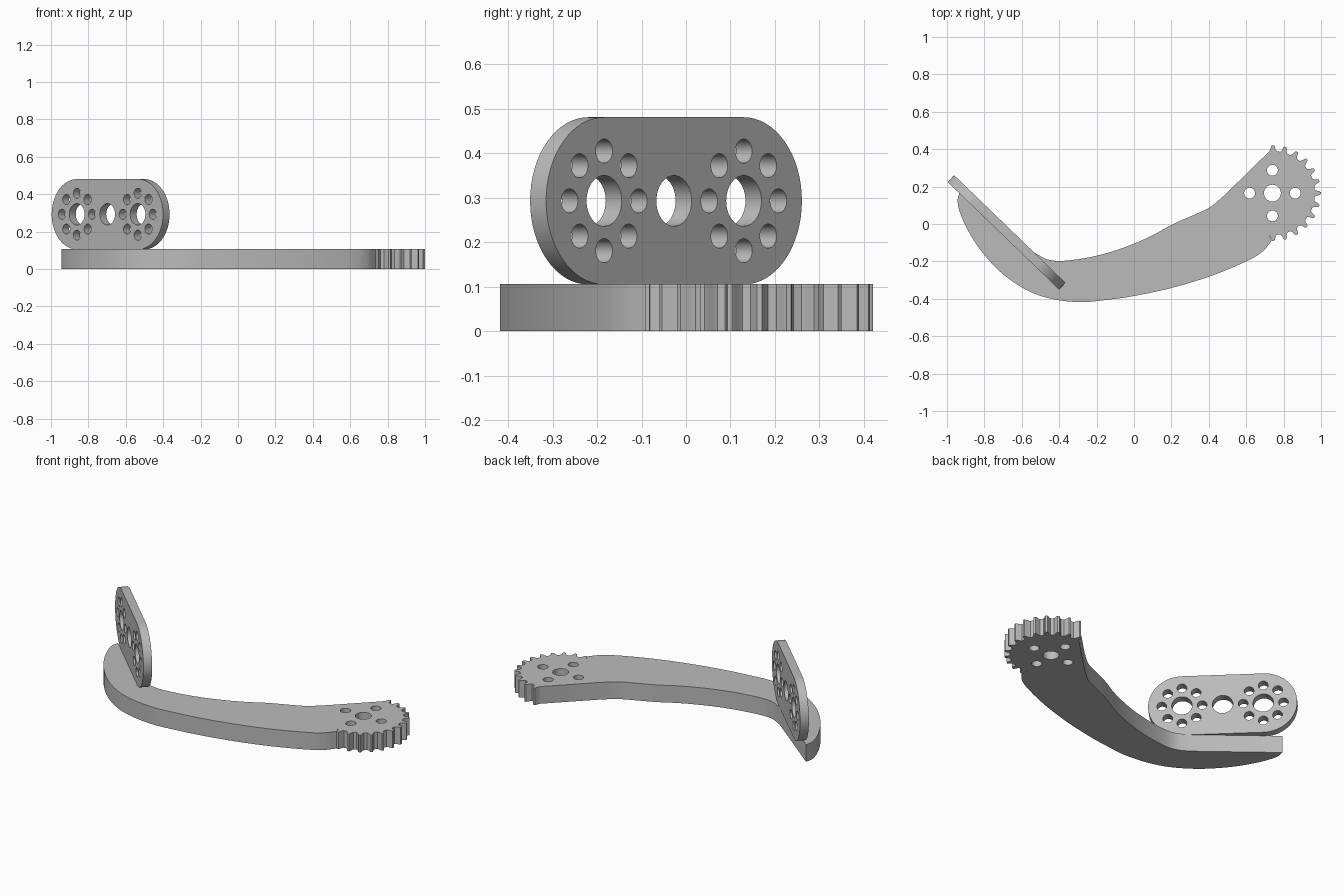
import bpy, bmesh, math
from math import cos, sin, pi
from mathutils import Matrix, Vector

cube = bpy.data.objects.get("Cube")
if cube:
    bpy.data.objects.remove(cube, do_unlink=True)

grey = bpy.data.materials.new("plain grey")
grey.use_nodes = True
grey.diffuse_color = (0.5, 0.5, 0.5, 1)
grey.node_tree.nodes["Principled BSDF"].inputs["Base Color"].default_value = (0.5, 0.5, 0.5, 1)


def circle(x, y, r, n=40):
    return [(x + r * cos(2 * pi * i / n), y + r * sin(2 * pi * i / n)) for i in range(n)]


def ring(x, y, radius, r, count):
    """Holes spaced evenly on a bolt circle."""
    return [circle(px, py, r) for px, py in circle(x, y, radius, count)]


def smooth_path(points, steps=6):
    """Catmull-Rom curve through the points."""
    p = [Vector(q) for q in points]
    p = [2 * p[0] - p[1]] + p + [2 * p[-1] - p[-2]]
    out = []
    for a, b, c, d in zip(p, p[1:], p[2:], p[3:]):
        for i in range(steps):
            t = i / steps
            out.append(tuple(0.5 * (2 * b + (c - a) * t + (2 * a - 5 * b + 4 * c - d) * t * t
                                    + (3 * b - a - 3 * c + d) * t ** 3)))
    return out + [tuple(p[-2])]


def extruded(name, outlines, thickness, matrix):
    """Solid from an outer outline and hole outlines, centred on its thickness."""
    curve = bpy.data.curves.new(name, 'CURVE')
    curve.dimensions = '2D'
    curve.fill_mode = 'BOTH'
    curve.extrude = thickness / 2
    for outline in outlines:
        spline = curve.splines.new('POLY')
        spline.points.add(len(outline) - 1)
        for point, (x, y) in zip(spline.points, outline):
            point.co = (x, y, 0, 1)
        spline.use_cyclic_u = True
    obj = bpy.data.objects.new(name, curve)
    bpy.context.collection.objects.link(obj)
    bpy.ops.object.select_all(action='DESELECT')
    obj.select_set(True)
    bpy.context.view_layer.objects.active = obj
    bpy.ops.object.convert(target='MESH')
    obj = bpy.context.view_layer.objects.active
    bm = bmesh.new()
    bm.from_mesh(obj.data)
    bmesh.ops.remove_doubles(bm, verts=bm.verts, dist=0.0001)
    bmesh.ops.recalc_face_normals(bm, faces=bm.faces)
    bm.to_mesh(obj.data)
    bm.free()
    obj.data.materials.clear()
    obj.data.materials.append(grey)
    obj.matrix_world = matrix
    bpy.ops.object.shade_smooth_by_angle(angle=math.radians(30))
    return obj


# Gear sector: teeth from the underside round to the arm's upper edge
GX, GY, TEETH = 0.743, 0.165, 24
tooth = [(-0.34, 0.224), (-0.22, 0.234), (-0.15, 0.249), (-0.08, 0.256),
         (0.08, 0.256), (0.15, 0.249), (0.22, 0.234), (0.34, 0.224)]
gear = []
for i in range(TEETH // 2 + 1):
    for offset, r in tooth:
        a = -pi / 2 + (i + offset) * 2 * pi / TEETH
        gear.append((GX + r * cos(a), GY + r * sin(a)))

# Curved arm: upper edge runs from the gear to the plate, lower edge back again
upper = smooth_path([(0.485, 0.155), (0.41, 0.092), (0.34, 0.057), (0.21, 0), (0.1, -0.06),
                     (0, -0.105), (-0.12, -0.148), (-0.25, -0.18), (-0.38, -0.197),
                     (-0.46, -0.19), (-0.53, -0.155)])
lower = smooth_path([(-0.935, 0.165), (-0.943, 0.12), (-0.93, 0.06), (-0.89, -0.03),
                     (-0.82, -0.14), (-0.71, -0.26), (-0.58, -0.35), (-0.45, -0.398),
                     (-0.29, -0.418), (-0.14, -0.405), (0, -0.385), (0.2, -0.342),
                     (0.42, -0.275), (0.61, -0.195), (0.69, -0.145), (0.735, -0.09)])
HEIGHT = 0.106
extruded("gear_arm",
         [gear + upper + lower, circle(GX - 0.003, GY, 0.045)]
         + ring(GX - 0.003, GY, 0.122, 0.029, 4),
         HEIGHT, Matrix.Translation((0, 0, HEIGHT / 2)))

# Upright mounting plate with rounded ends and two bolt circles
R, SPAN = 0.188, 0.226
plate = [(side * (SPAN + R * cos(a)), side * R * sin(a))
         for side in (1, -1) for a in [pi * (i / 32 - 0.5) for i in range(33)]]
holes = [circle(x, 0, 0.057) for x in (-SPAN, 0, SPAN)]
for x in (-SPAN, SPAN):
    holes += ring(x, 0, 0.112, 0.027, 8)
extruded("mounting_plate", [plate] + holes, 0.05,
         Matrix.Translation((-0.681, -0.045, HEIGHT + R - 0.001))
         @ Matrix.Rotation(math.radians(-44), 4, 'Z') @ Matrix.Rotation(pi / 2, 4, 'X'))
